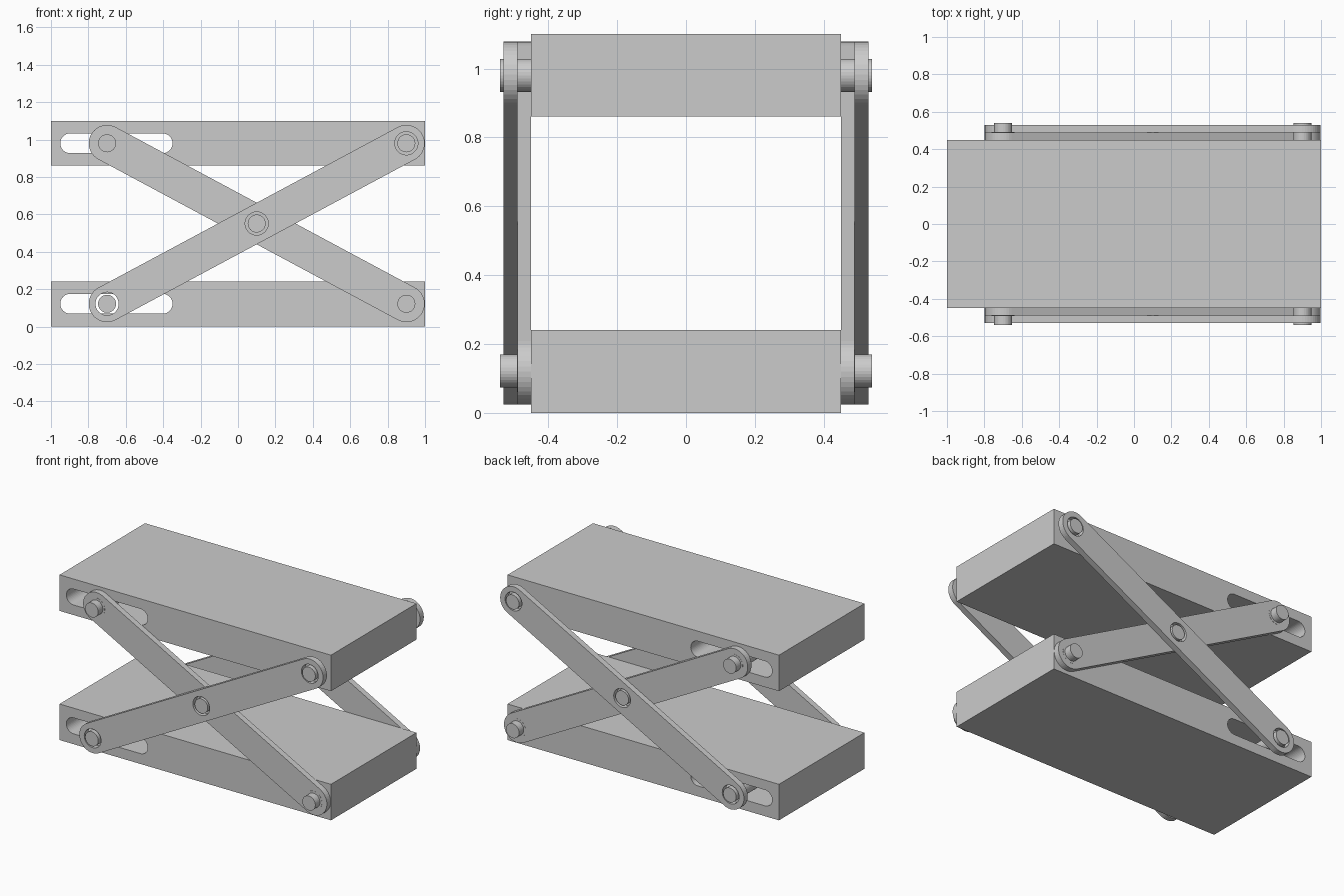
import bpy
from math import pi, cos, sin, atan2

if "Cube" in bpy.data.objects:
    bpy.data.objects.remove(bpy.data.objects["Cube"])

LEFT, RIGHT, MID = -0.7, 0.9, 0.1          # pivot x positions
LOW, HIGH, CENTRE = 0.122, 0.98, 0.551     # pivot z positions
HOLE_R, PIN_R, ARM_R, SLOT_R = 0.062, 0.048, 0.098, 0.053


def circle(x, z, r, n=32):
    return [(x + r * cos(2 * pi * i / n), z + r * sin(2 * pi * i / n)) for i in range(n)]


def capsule(a, b, r, n=20):
    """Outline with round ends about points a and b."""
    ang = atan2(b[1] - a[1], b[0] - a[0])
    pts = []
    for (cx, cz), start in ((b, ang - pi / 2), (a, ang + pi / 2)):
        for i in range(n + 1):
            t = start + pi * i / n
            pts.append((cx + r * cos(t), cz + r * sin(t)))
    return pts


def plate(name, loops, y0, y1):
    """Extrude x-z outlines (outer loop first, then holes) from y0 to y1."""
    cu = bpy.data.curves.new(name, 'CURVE')
    cu.dimensions = '2D'
    cu.fill_mode = 'BOTH'
    cu.extrude = (y1 - y0) / 2
    for loop in loops:
        sp = cu.splines.new('POLY')
        sp.points.add(len(loop) - 1)
        for p, (x, z) in zip(sp.points, loop):
            p.co = (x, z, 0, 1)
        sp.use_cyclic_u = True
        sp.use_smooth = False
    ob = bpy.data.objects.new(name, cu)
    bpy.context.collection.objects.link(ob)
    ob.location.y = (y0 + y1) / 2
    ob.rotation_euler.x = pi / 2
    bpy.ops.object.select_all(action='DESELECT')
    ob.select_set(True)
    bpy.context.view_layer.objects.active = ob
    bpy.ops.object.convert(target='MESH')
    return bpy.context.object


def rod(name, x, z, r, y0, y1):
    bpy.ops.mesh.primitive_cylinder_add(vertices=32, radius=r, depth=y1 - y0,
                                        location=(x, (y0 + y1) / 2, z),
                                        rotation=(pi / 2, 0, 0))
    bpy.context.object.name = name


# Platforms, each with a slot right through
for name, z0, zs in (("base_platform", 0, LOW), ("top_platform", 0.86, HIGH)):
    box = [(-1, z0), (1, z0), (1, z0 + 0.24), (-1, z0 + 0.24)]
    slot = capsule((-0.95 + SLOT_R, zs), (-0.35 - SLOT_R, zs), SLOT_R)
    plate(name, [box, slot], -0.45, 0.45)

# Crossed arms on both sides, rising arm outside
rising = [(LEFT, LOW), (MID, CENTRE), (RIGHT, HIGH)]
falling = [(LEFT, HIGH), (MID, CENTRE), (RIGHT, LOW)]
for label, s in (("front", -1), ("back", 1)):
    for kind, pivots, inner in (("outer_arm", rising, 0.49), ("inner_arm", falling, 0.45)):
        y0, y1 = sorted((s * inner, s * (inner + 0.04)))
        loops = [capsule(pivots[0], pivots[2], ARM_R)]
        loops += [circle(x, z, HOLE_R) for x, z in pivots]
        plate(f"{label}_{kind}", loops, y0, y1)
    # Bushings filling the inner arm holes
    for x, z in falling:
        y0, y1 = sorted((s * 0.45, s * 0.491))
        rod(f"{label}_bushing", x, z, HOLE_R, y0, y1)
    # Centre pivot
    y0, y1 = sorted((s * 0.45, s * 0.53))
    rod(f"{label}_centre_pin", MID, CENTRE, PIN_R, y0, y1)

# Sliding and fixed pins across the full width
for x in (LEFT, RIGHT):
    for z in (LOW, HIGH):
        rod("sliding_pin" if x == LEFT else "fixed_pin", x, z, PIN_R, -0.54, 0.54)
